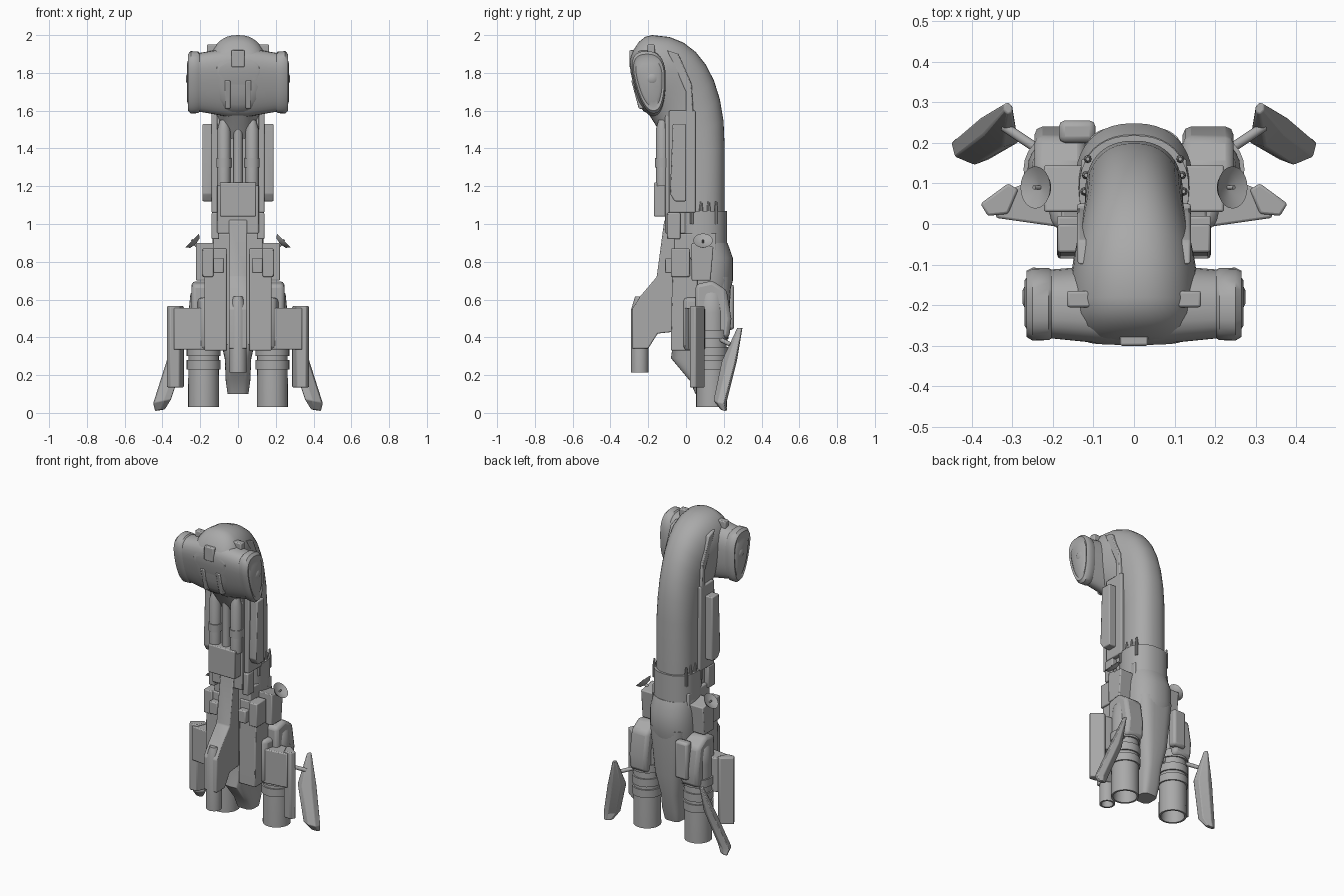
import bpy, bmesh
from math import cos, sin, pi, radians, copysign
from mathutils import Vector

cube = bpy.data.objects.get("Cube")
if cube:
    bpy.data.objects.remove(cube)

# Single hull colour
GREY = (.4, .4, .4, 1)
hull_grey = bpy.data.materials.new("hull grey")
hull_grey.use_nodes = True
hull_grey.diffuse_color = GREY
hull_grey.node_tree.nodes["Principled BSDF"].inputs["Base Color"].default_value = GREY


def loft(name, rings, mirror=False, bevel=None, smooth=40):
    """Skin a list of equal-length rings, cap both ends, optionally mirror."""
    bm = bmesh.new()
    loops = [[bm.verts.new(point) for point in ring] for ring in rings]
    for lower, upper in zip(loops, loops[1:]):
        for i in range(len(lower)):
            bm.faces.new((lower[i - 1], lower[i], upper[i], upper[i - 1]))
    bm.faces.new(reversed(loops[0]))
    bm.faces.new(loops[-1])
    bmesh.ops.recalc_face_normals(bm, faces=bm.faces)
    mesh = bpy.data.meshes.new(name)
    bm.to_mesh(mesh)
    bm.free()
    mesh.materials.append(hull_grey)
    part = bpy.data.objects.new(name, mesh)
    bpy.context.collection.objects.link(part)
    if bevel:
        modifier = part.modifiers.new("Bevel", "BEVEL")
        modifier.width = bevel
        modifier.segments = 2
    if mirror:
        part.modifiers.new("Mirror", "MIRROR").use_mirror_merge = False
    bpy.ops.object.select_all(action="DESELECT")
    part.select_set(True)
    bpy.context.view_layer.objects.active = part
    bpy.ops.object.shade_smooth_by_angle(angle=radians(smooth))


def rounded_square(sides, power=2.0):
    """Unit circle that grows squarer as the power rises."""
    def soften(value):
        return copysign(abs(value) ** (2 / power), value)
    angles = [2 * pi * i / sides for i in range(sides)]
    return [(soften(cos(angle)), soften(sin(angle))) for angle in angles]


def side_slab(name, profile, inner, outer, mirror=True, bevel=.006):
    """Side profile (y, z) pushed across x."""
    loft(name, [[(x, y, z) for y, z in profile] for x in (inner, outer)], mirror, bevel)


def plan_slab(name, profile, low, high, bevel=.006):
    """Plan profile (x, y) pushed up through z, on both sides."""
    loft(name, [[(x, y, z) for x, y in profile] for z in (low, high)], True, bevel)


def box(name, left, right, front, back, low, high, mirror=True, bevel=.006):
    corners = [(front, low), (back, low), (back, high), (front, high)]
    side_slab(name, corners, left, right, mirror, bevel)


def lathe(name, base, profile, axis=(0, 0, 1), mirror=True, sides=24):
    """Profile of (radius, height) spun around an axis."""
    turn = Vector(axis).to_track_quat("Z", "Y")
    rings = [[Vector(base) + turn @ Vector((radius * c, radius * s, height))
              for c, s in rounded_square(sides)] for radius, height in profile]
    loft(name, rings, mirror)


def rounded_hull(name, sections, power=2.3):
    """Sections given as back point, front point and half width."""
    rings = []
    for back, front, width in sections:
        back, front = Vector((0, *back)), Vector((0, *front))
        middle, reach = (back + front) / 2, (back - front) / 2
        rings.append([middle + reach * c + Vector((width * s, 0, 0))
                      for c, s in rounded_square(40, power)])
    loft(name, rings)


# Neck: straight shaft, elbow, then the nose of the dome
BACK, FRONT, WIDE = .205, -.05, .12
sections = [((BACK, z), (FRONT, z), WIDE) for z in (.65, 1.1)]
for step in range(9):
    turn = step / 8 * pi / 2
    c, s = cos(turn) ** .87, sin(turn) ** .87
    sections.append(((.385 * c - .18, 1.4 + .6 * s),
                     (FRONT - .15 * s, 1.35 + .235 * s), WIDE + .04 * s ** 4))
for step in range(1, 5):
    turn = step / 4 * radians(65)
    drop, push = 1 - cos(turn), sin(turn)
    sections.append(((-.18 - .13 * push, 2 - .23 * drop),
                     (-.2 - .09 * push, 1.585 + .3 * drop), .16 - .08 * drop))
rounded_hull("neck", sections)


# Head cross bar swelling to the middle, with teardrop side pods
def teardrop(x, scale):
    return [(x, -.19 + scale * (-.02 * s + (.085 + .025 * s) * c), 1.75 + scale * .17 * s)
            for c, s in rounded_square(32, 2.5)]


loft("head_bar", [teardrop(x, 1.12 - abs(x)) for x in (-.22, -.16, -.1, -.05, .05, .1, .16, .22)])
loft("head_pod", [teardrop(x, scale) for x, scale in
                  ((.2, .9), (.21, .96), (.25, .97), (.265, .88), (.26, .75), (.27, .6))], True)
lathe("pod_knob", (.255, -.18, 1.77), [(.025, 0), (.025, .015), (.015, .02)], axis=(1, 0, 0))
box("brow_tab", .09, .165, -.205, -.165, 1.88, 1.95)
box("face_tab", -.035, .035, -.3, -.25, 1.83, 1.92, mirror=False)
side_slab("face_strip", [(-.29, 1.76), (-.25, 1.61), (-.2, 1.61), (-.2, 1.76)], .04, .07)

# Ridges and flanks down the sides of the neck
side_slab("neck_ridge", [(-.1, 1.92), (-.04, 1.9), (.03, 1.74), (.04, 1.58), (0, 1.5), (0, 1.7)], .08, .14)
box("neck_flank", .06, .14, -.09, .05, 1.06, 1.6)

# Neck front machinery
box("neck_core", -.11, .11, -.11, 0, .95, 1.58, mirror=False)
lathe("neck_tube", (.075, -.125, 1.2), [(.035, 0), (.035, .3), (.02, .35)])
lathe("neck_tube_band", (.075, -.125, 1.3), [(.04, 0), (.04, .05)])
lathe("centre_pipe", (0, -.12, 1.2), [(.025, 0), (.025, .37)], mirror=False)
side_slab("side_plate", [(-.085, 1.16), (-.06, 1.12), (0, 1.12), (0, 1.53), (-.07, 1.53)], .135, .188)
box("neck_block", -.095, .095, -.17, -.05, 1.04, 1.22, mirror=False)
box("block_bracket", .1, .14, -.1, -.03, .92, 1.06)
for number, y in enumerate((.03, .08, .12, .16)):
    lathe(f"neck_rod_{number}", (.13 - y / 10, y, 1), [(.01, 0), (.01, .08), (.005, .12)], sides=8)

# Collars around the foot of the neck, then the tapering tail
rounded_hull("upper_collar", [((.218, z), (FRONT, z), .135) for z in (.8, 1.07)])
rounded_hull("lower_collar", [((.22, .9), (FRONT, .9), .135), ((.248, .82), (FRONT, .82), .145),
                              ((.248, .7), (FRONT, .7), .145), ((.22, .6), (FRONT, .6), .14)])
rounded_hull("tail_hull", [((.24, .72), (-.05, .72), .13), ((.225, .42), (-.06, .42), .1),
                           ((.2, .28), (-.08, .29), .07), ((.18, .17), (.02, .17), .065),
                           ((.16, .1), (.05, .1), .055)], 3.5)

# Middle body
side_slab("body_slab", [(-.07, .87), (0, .87), (.06, .75), (.06, .33), (-.08, .33), (-.08, .4)], .06, .178)
box("body_core", -.13, .13, -.06, .16, .36, .95, mirror=False)
box("front_window_box", .075, .13, -.11, -.06, .74, .82)
side_slab("shoulder_box", [(.03, .7), (.13, .7), (.145, .88), (.03, .9)], .12, .222)
box("shoulder_front", .13, .19, -.08, .02, .72, .87)

# Front keel with hanging gun barrel
side_slab("front_keel", [(-.06, 1.04), (-.115, 1.02), (-.155, .72), (-.24, .62), (-.285, .55),
                         (-.285, .34), (-.2, .34), (-.15, .42), (-.06, .43)], -.048, .048, mirror=False)
lathe("gun_barrel", (0, -.245, .215), [(.03, .06), (.035, 0), (.046, 0), (.046, .33), (.025, .4)], mirror=False)

# Wings with swept, drooping tips
plan_slab("wing", [(.1, -.02), (.2, -.005), (.34, .015), (.34, .07), (.27, .1), (.1, .1)], .335, .555)
plan_slab("wing_root", [(.1, -.03), (.2, -.01), (.22, .08), (.1, .1)], .335, .61, bevel=.02)
plan_slab("wing_tip", [(.36, .02), (.378, .05), (.31, .1), (.285, .085), (.31, .025)], .135, .565)

# Engines with hollow nozzles, clamp rings and cowls
ENGINE = Vector((.182, .135, .03))
lathe("engine", ENGINE, [(.06, .12), (.07, 0), (.082, 0), (.08, .5), (.07, .6), (.04, .63)])
for number, height in enumerate((.2, .27, .36)):
    lathe(f"engine_ring_{number}", ENGINE + Vector((0, 0, height)), [(.09, 0), (.09, .05)])
side_slab("engine_cowl", [(.05, .68), (.14, .7), (.215, .65), (.24, .5), (.23, .4), (.05, .36)],
          .12, .245, bevel=.02)
box("engine_pack", -.185, -.095, .2, .255, .44, .68, mirror=False, bevel=.015)

# Outer fins: thick six-sided sections from inner to outer edge
fin = []
for inner, outer, thick in (((.3, .275, .45), (.32, .295, .45), .4), ((.285, .2, .28), (.38, .26, .27), 1),
                            ((.355, .16, .07), (.45, .2, .05), 1), ((.385, .19, .02), (.44, .21, .01), .5)):
    inner, outer = Vector(inner), Vector(outer)
    bulge = Vector((.015, -.025, 0)) * thick
    near, far = inner.lerp(outer, .25), inner.lerp(outer, .75)
    fin.append([inner, near + bulge, far + bulge, outer, far - bulge, near - bulge])
loft("outer_fin", fin, mirror=True, bevel=.004, smooth=20)
lathe("fin_strut", (.2, .16, .4), [(.012, 0), (.012, .15)], axis=(3, 2, -1))

# Dish antennas on short arms
lathe("dish", (.225, .09, .895), [(.01, -.04), (.01, 0), (.035, .005), (.052, .025), (.03, .015), (.005, .01), (.005, .03)],
      axis=(1, 0, 1))
